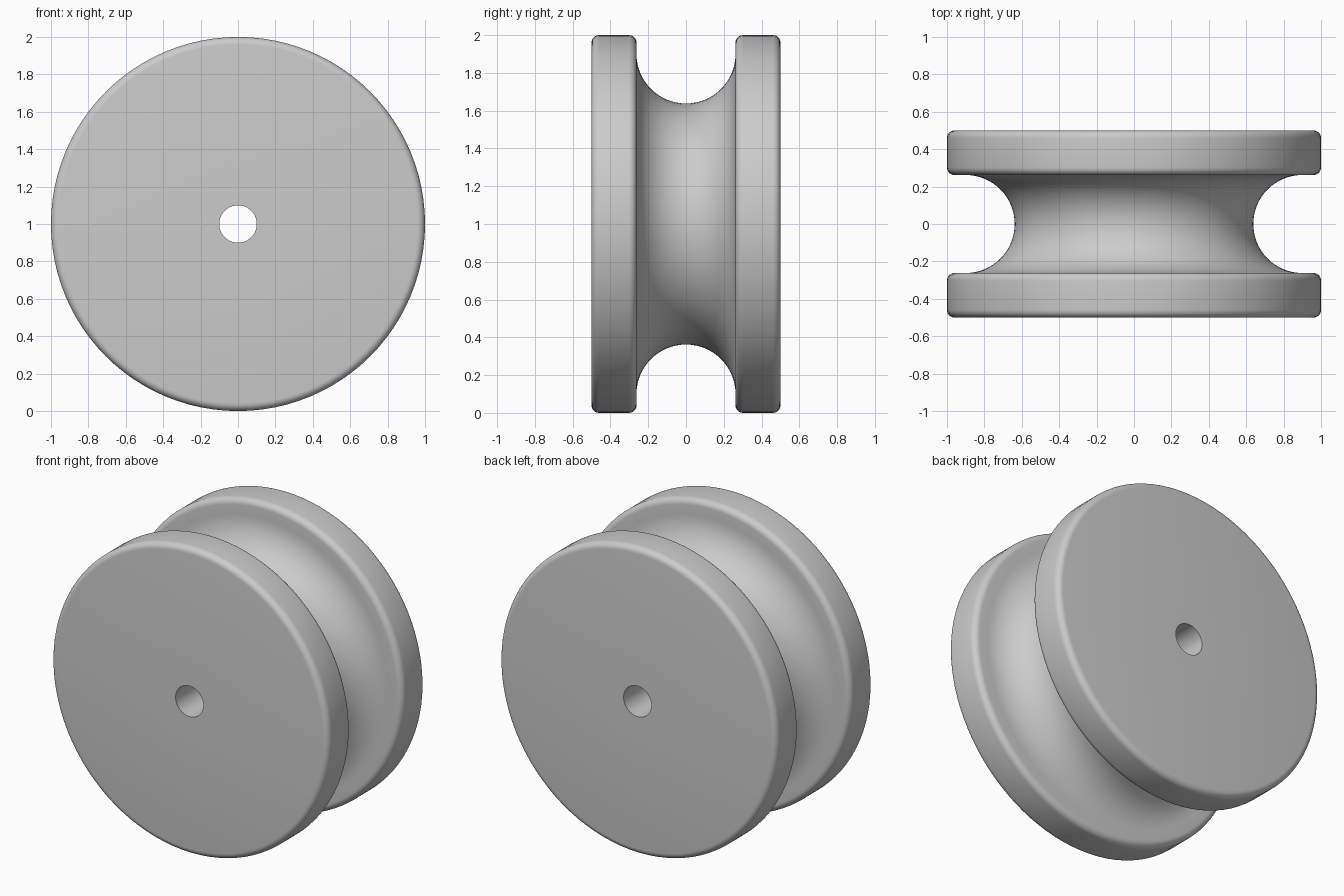
import bpy, bmesh
from math import sin, cos, pi, radians
from mathutils import Matrix, Vector

cube = bpy.data.objects.get("Cube")
if cube:
    bpy.data.objects.remove(cube)

SEGMENTS = 96
RADIUS, HALF_WIDTH, BORE = 1.0, 0.5, 0.1
GROOVE, GROOVE_CENTRE, ROUND = 0.262, 0.9, 0.04


def arc(r, y, size, start, end, steps):
    """Points (radius, y) along an arc, angles in degrees."""
    angles = [radians(start + (end - start) * i / steps) for i in range(steps + 1)]
    return [(r + size * cos(a), y + size * sin(a)) for a in angles]


grey = bpy.data.materials.new("light grey")
grey.use_nodes = True
colour = (0.6, 0.6, 0.6, 1)
grey.diffuse_color = colour
grey.node_tree.nodes["Principled BSDF"].inputs["Base Color"].default_value = colour

# Half of the cross-section, from the bore to the rounded rim, and its mirror
rim = RADIUS - ROUND
half = [(BORE, HALF_WIDTH)]
half += arc(rim, HALF_WIDTH - ROUND, ROUND, 90, 0, 6)
half += arc(rim, GROOVE + ROUND, ROUND, 0, -90, 6)
groove = arc(GROOVE_CENTRE, 0, GROOVE, 90, 270, 32)
section = half + groove + [(r, -y) for r, y in reversed(half)]

# Revolve the closed cross-section around the axle
bm = bmesh.new()
rings = []
for i in range(SEGMENTS):
    turn = Matrix.Rotation(2 * pi * i / SEGMENTS, 4, "Y")
    rings.append([bm.verts.new(turn @ Vector((r, y, 0)) + Vector((0, 0, RADIUS)))
                  for r, y in section])
count = len(section)
for i, ring in enumerate(rings):
    after = rings[(i + 1) % SEGMENTS]
    for j in range(count):
        k = (j + 1) % count
        bm.faces.new((ring[j], ring[k], after[k], after[j]))
bmesh.ops.recalc_face_normals(bm, faces=bm.faces)

mesh = bpy.data.meshes.new("grooved_wheel")
bm.to_mesh(mesh)
bm.free()
mesh.materials.append(grey)
wheel = bpy.data.objects.new("grooved_wheel", mesh)
bpy.context.collection.objects.link(wheel)

# Smooth shading with crisp bore edges
bpy.ops.object.select_all(action="DESELECT")
wheel.select_set(True)
bpy.context.view_layer.objects.active = wheel
bpy.ops.object.shade_smooth_by_angle(angle=radians(30))
